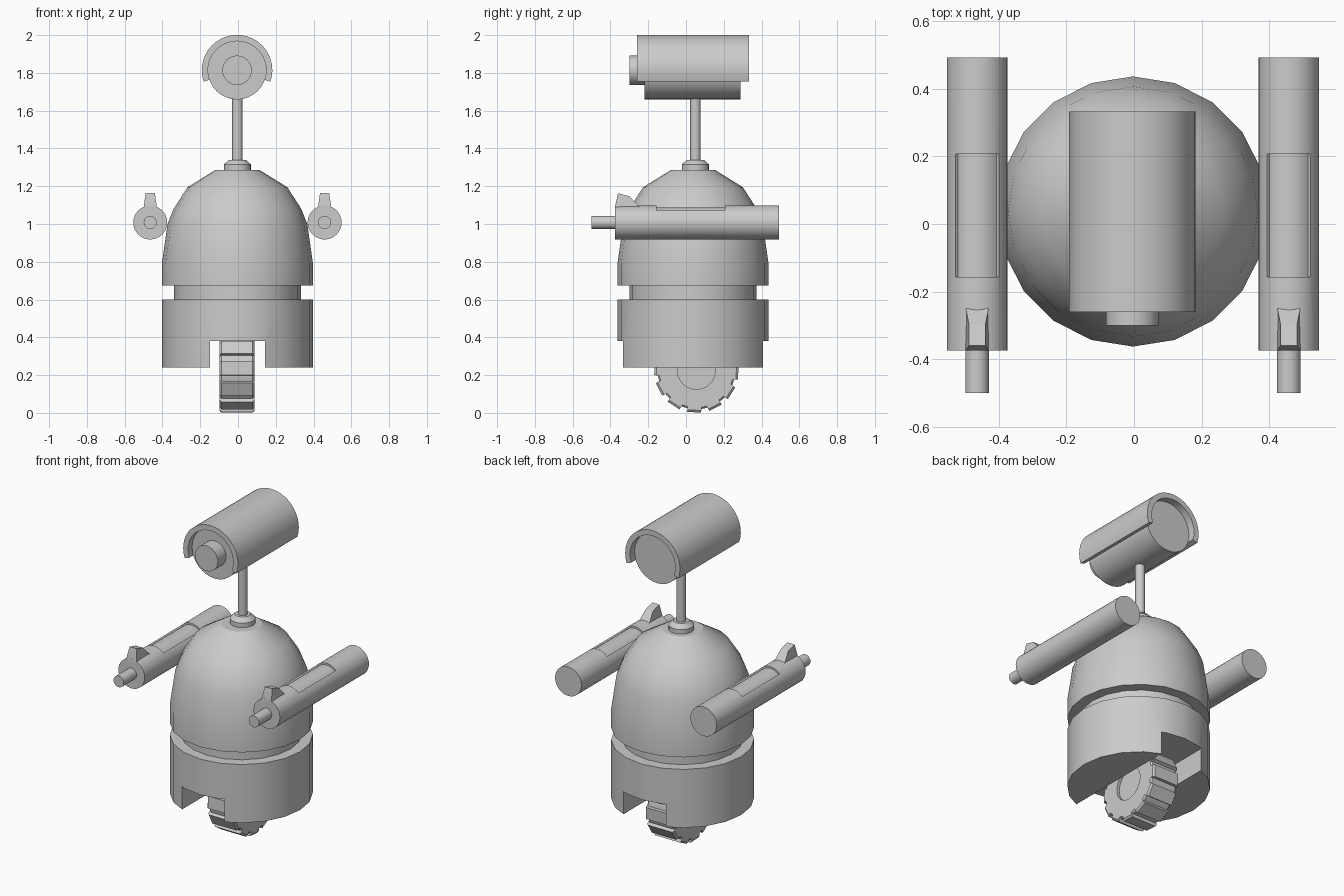
import bpy, bmesh, math
from mathutils import Matrix, Vector

if "Cube" in bpy.data.objects:
    bpy.data.objects.remove(bpy.data.objects["Cube"])

CX, CY = -0.003, 0.037          # body axis
grey = bpy.data.materials.new("grey")
grey.diffuse_color = (0.6, 0.6, 0.6, 1)
grey.use_nodes = True
grey.node_tree.nodes["Principled BSDF"].inputs["Base Color"].default_value = grey.diffuse_color

AXIS = {"z": Matrix.Identity(4),
        "y": Matrix.Rotation(-math.pi / 2, 4, "X"),
        "x": Matrix.Rotation(math.pi / 2, 4, "Y")}


def finish(bm, name):
    bmesh.ops.recalc_face_normals(bm, faces=bm.faces)
    mesh = bpy.data.meshes.new(name)
    bm.to_mesh(mesh)
    bm.free()
    obj = bpy.data.objects.new(name, mesh)
    mesh.materials.append(grey)
    bpy.context.collection.objects.link(obj)
    return obj


def lathe(name, profile, centre, axis="z", sides=32):
    """Spin (radius, distance along axis) points into a closed solid."""
    bm = bmesh.new()
    rings = []
    for r, t in profile:
        rings.append([bm.verts.new((r * math.cos(2 * math.pi * i / sides),
                                    r * math.sin(2 * math.pi * i / sides), t))
                      for i in range(sides)])
    for a, b in zip(rings, rings[1:]):
        for i in range(sides):
            j = (i + 1) % sides
            bm.faces.new((a[i], a[j], b[j], b[i]))
    bm.faces.new(rings[0])
    bm.faces.new(rings[-1])
    bm.transform(Matrix.Translation(centre) @ AXIS[axis])
    return finish(bm, name)


def prism(name, points, offset, matrix=Matrix.Identity(4)):
    """Extrude a closed outline of 3D points along an offset."""
    bm = bmesh.new()
    face = bm.faces.new([bm.verts.new(p) for p in points])
    new = bmesh.ops.extrude_face_region(bm, geom=[face])["geom"]
    bmesh.ops.translate(bm, vec=offset,
                        verts=[v for v in new if isinstance(v, bmesh.types.BMVert)])
    bm.transform(matrix)
    return finish(bm, name)


def arc_shell(name, x, z, r_in, r_out, a0, a1, y0, y1, steps):
    """Curved plate around an axis along y, angles in degrees from +x."""
    angles = [math.radians(a0 + (a1 - a0) * i / steps) for i in range(steps + 1)]
    arc = [(r_out, a) for a in angles] + [(r_in, a) for a in reversed(angles)]
    return prism(name, [(x + r * math.cos(a), y0, z + r * math.sin(a)) for r, a in arc],
                 Vector((0, y1 - y0, 0)))


def cut(obj, cutter):
    mod = obj.modifiers.new("cut", "BOOLEAN")
    mod.operation = "DIFFERENCE"
    mod.solver = "EXACT"
    mod.object = cutter
    bpy.context.view_layer.objects.active = obj
    bpy.ops.object.modifier_apply(modifier=mod.name)
    bpy.data.objects.remove(cutter)


# Base with a wheel slot running front to back
base = lathe("base", [(0.4, 0.24), (0.4, 0.6)], (CX, CY, 0), sides=20)
cut(base, prism("slot_cutter", [(CX - 0.145, -1, 0.1), (CX + 0.145, -1, 0.1),
                                (CX + 0.145, -1, 0.38), (CX - 0.145, -1, 0.38)],
                Vector((0, 2, 0))))

# Waist ring and dome
lathe("waist", [(0.336, 0.59), (0.336, 0.685)], (CX, CY, 0), sides=20)
lathe("dome", [(0.4, 0.675), (0.4, 0.79), (0.37, 1.0), (0.338, 1.08),
               (0.264, 1.195), (0.115, 1.287)], (CX, CY, 0), sides=20)

# Neck
lathe("neck_collar", [(0.072, 1.27), (0.072, 1.315), (0.045, 1.34)],
      (CX, 0.05, 0), sides=20)
lathe("neck_pole", [(0.028, 1.32), (0.028, 1.7)], (CX, 0.05, 0), sides=16)

# Camera head: barrel, hood and lens
HX, HZ = -0.005, 1.814
lathe("head_barrel", [(0.155, -0.22), (0.155, 0.288)], (HX, 0, HZ), "y")
arc_shell("head_hood", HX, HZ, 0.154, 0.187, -19, 199, -0.26, 0.333, 24)
lathe("head_lens", [(0.078, -0.3), (0.078, -0.2)], (HX, 0, HZ), "y", 24)

# Arms: tube with recessed top panel, muzzle and sight
AZ = 1.008
for side, label in ((-1, "left"), (1, "right")):
    x = CX + side * 0.4615
    tube = lathe(label + "_arm", [(0.09, -0.375), (0.09, 0.493)], (x, 0, AZ), "y")
    cut(tube, arc_shell("panel_cutter", x, AZ, 0.079, 0.12, 44, 136, -0.157, 0.207, 12))
    lathe(label + "_muzzle", [(0.035, -0.5), (0.035, -0.36)], (x, 0, AZ), "y", 20)
    sight = prism(label + "_sight",
                  [(x - 0.034, -0.375, 1.07), (x - 0.034, -0.25, 1.07),
                   (x - 0.034, -0.25, 1.093), (x - 0.034, -0.298, 1.146),
                   (x - 0.034, -0.36, 1.163), (x - 0.034, -0.375, 1.095)],
                  Vector((0.068, 0, 0)))
    for v in sight.data.vertices:        # taper towards the top
        if v.co.z > 1.1:
            v.co.x = x + (v.co.x - x) * 0.72

# Wheel with recessed hubs
WX, WY, WZ = -0.005, 0.055, 0.225
lathe("wheel", [(0.1, -0.075), (0.1, -0.092), (0.197, -0.092), (0.206, -0.083),
                (0.206, 0.083), (0.197, 0.092), (0.1, 0.092), (0.1, 0.075)],
      (WX, WY, WZ), "x", 36)

# Tread blocks around the wheel
for i in range(12):
    turn = Matrix.Rotation(math.radians(30 * i - 3), 4, "X")
    prism("tread_block", [(-0.092, 0.19, -0.037), (-0.092, 0.211, -0.037),
                          (-0.083, 0.222, -0.037), (0.083, 0.222, -0.037),
                          (0.092, 0.211, -0.037), (0.092, 0.19, -0.037)],
          Vector((0, 0, 0.074)), Matrix.Translation((WX, WY, WZ)) @ turn)

# Smooth shading with sharp edges kept
for obj in bpy.context.scene.objects:
    obj.select_set(True)
    bpy.context.view_layer.objects.active = obj
bpy.ops.object.shade_smooth_by_angle(angle=math.radians(30))
